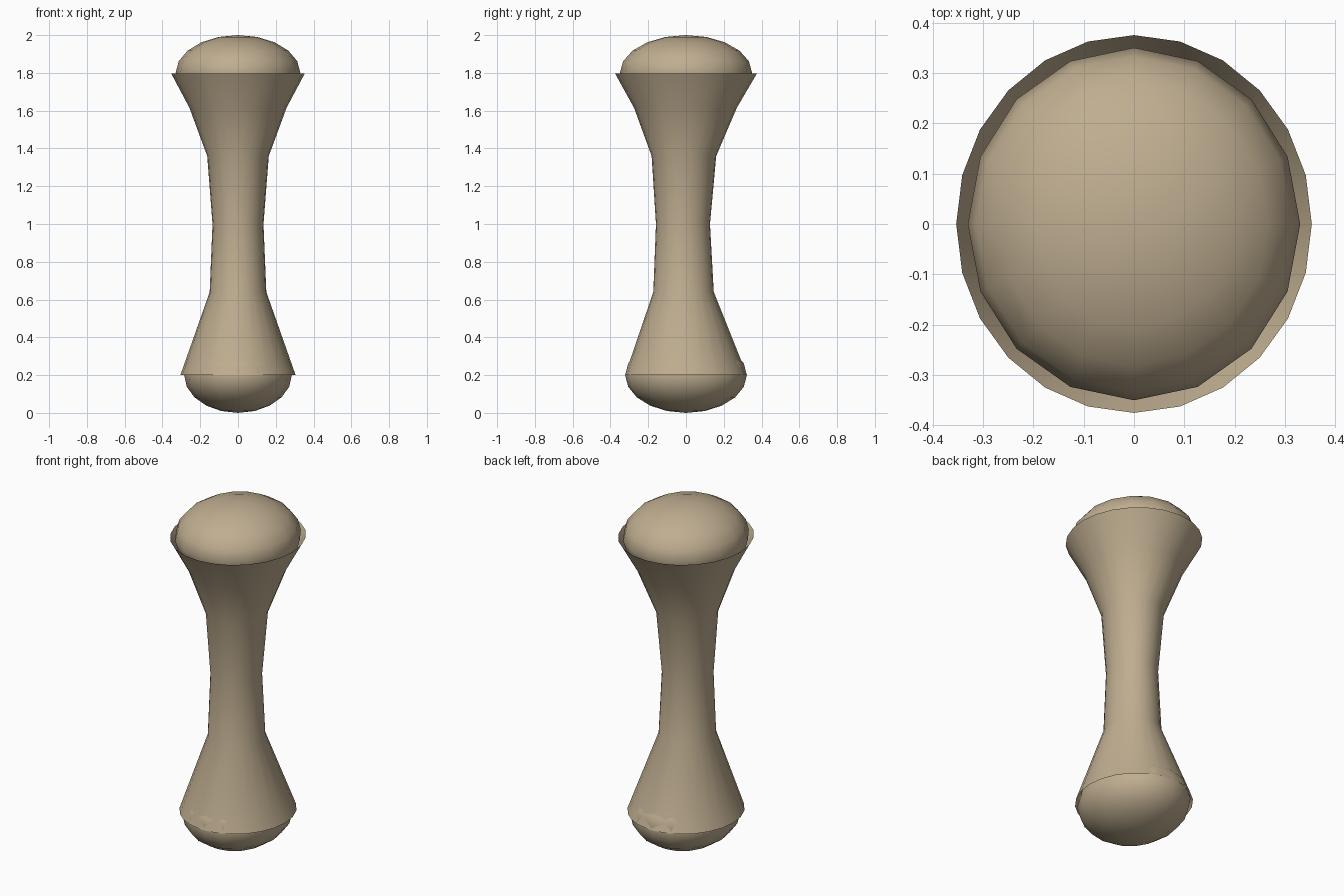
import bpy, bmesh, math

if "Cube" in bpy.data.objects:
    bpy.data.objects.remove(bpy.data.objects["Cube"])

bone = bpy.data.materials.new("bone")
bone.diffuse_color = (0.52, 0.42, 0.28, 1)
bone.use_nodes = True
bone.node_tree.nodes["Principled BSDF"].inputs["Base Color"].default_value = bone.diffuse_color


def finish(name, bm, angle):
    mesh = bpy.data.meshes.new(name)
    bm.to_mesh(mesh)
    bm.free()
    mesh.materials.append(bone)
    ob = bpy.data.objects.new(name, mesh)
    bpy.context.collection.objects.link(ob)
    bpy.ops.object.select_all(action='DESELECT')
    ob.select_set(True)
    bpy.context.view_layer.objects.active = ob
    bpy.ops.object.shade_smooth_by_angle(angle=math.radians(angle))
    return ob


# Shaft: open flared tube; z, x radius, y radius, y offset per ring
rings = [(0.20, 0.305, 0.323, 0.0),
         (0.64, 0.150, 0.160, -0.013),
         (1.00, 0.135, 0.143, -0.016),
         (1.36, 0.163, 0.171, -0.011),
         (1.615, 0.257, 0.272, -0.003),
         (1.796, 0.353, 0.375, 0.0)]
SIDES = 24
bm = bmesh.new()
loops = []
for z, rx, ry, oy in rings:
    loops.append([bm.verts.new((rx * math.cos(a), ry * math.sin(a) + oy, z))
                  for a in (2 * math.pi * i / SIDES for i in range(SIDES))])
for low, high in zip(loops, loops[1:]):
    for i in range(SIDES):
        j = (i + 1) % SIDES
        bm.faces.new((low[i], low[j], high[j], high[i]))
finish("shaft", bm, 40)


# Rounded joint ends: squashed spheres set into the flares
def joint(name, z, rx, ry, rz):
    bm = bmesh.new()
    bmesh.ops.create_uvsphere(bm, u_segments=16, v_segments=10, radius=1)
    bmesh.ops.scale(bm, vec=(rx, ry, rz), verts=bm.verts)
    bmesh.ops.translate(bm, vec=(0, 0, z), verts=bm.verts)
    finish(name, bm, 60)


joint("upper_joint", 1.80, 0.33, 0.35, 0.20)
joint("lower_joint", 0.20, 0.285, 0.322, 0.20)
